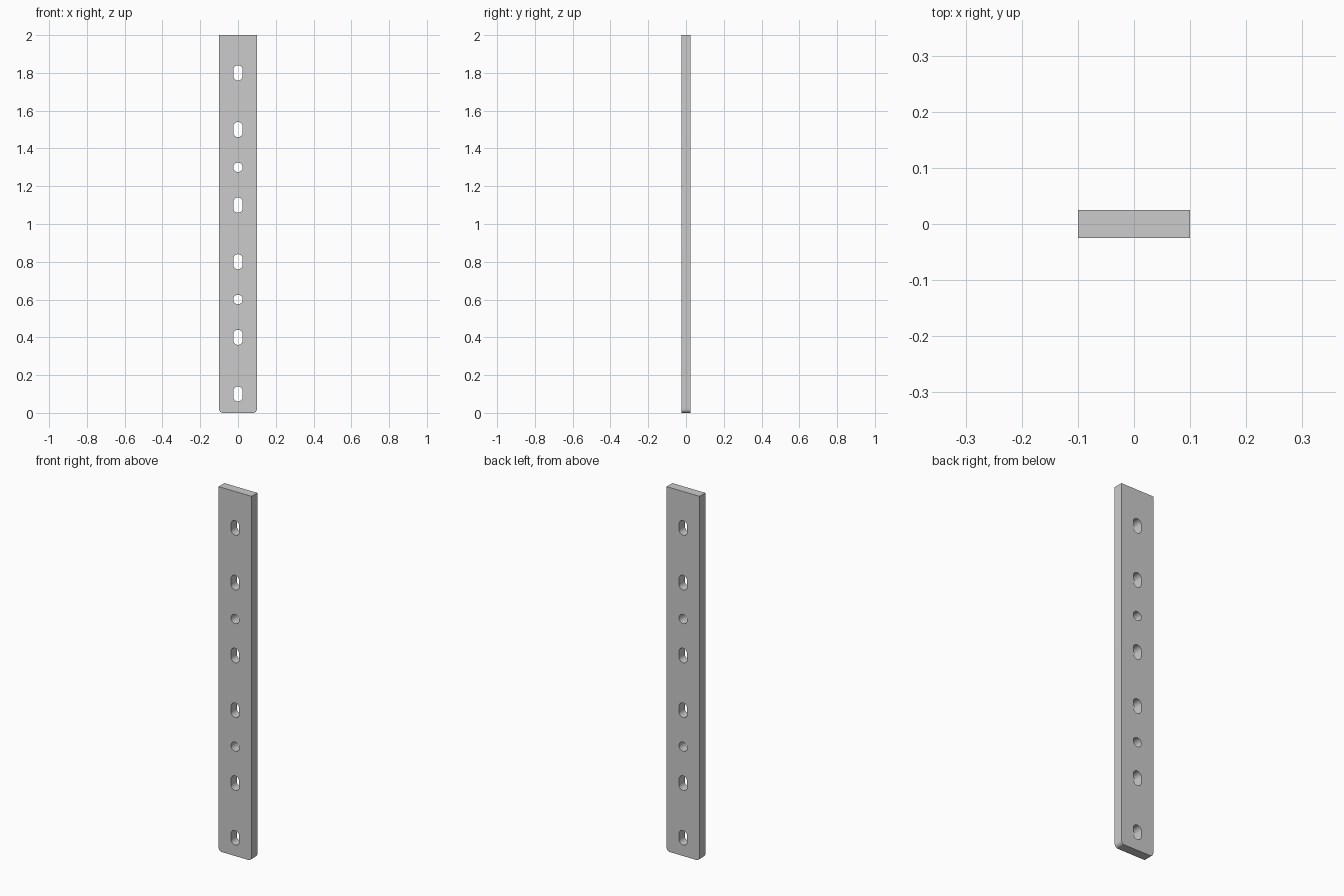
import bpy, bmesh
from math import sin, cos, pi, radians

if "Cube" in bpy.data.objects:
    bpy.data.objects.remove(bpy.data.objects["Cube"])

WIDTH, HEIGHT, DEPTH = 0.2, 2.0, 0.05
CORNER = 0.02
HOLE_R = 0.025
SLOT_HALF = 0.015  # half distance between the slot's arc centres


def arc(cx, cz, r, start, end, steps):
    return [(cx + r * cos(radians(start + (end - start) * i / steps)),
             cz + r * sin(radians(start + (end - start) * i / steps)))
            for i in range(steps + 1)]


def slot(z, half):
    pts = arc(0, z + half, HOLE_R, 0, 180, 16) + arc(0, z - half, HOLE_R, 180, 360, 16)
    return pts if half else pts[:16] + pts[17:-1]


# Plate outline: square top corners, rounded bottom corners
w = WIDTH / 2
outline = ([(w, HEIGHT), (-w, HEIGHT)]
           + arc(-w + CORNER, CORNER, CORNER, 180, 270, 8)
           + arc(w - CORNER, CORNER, CORNER, 270, 360, 8))

# Slotted and round holes along the centre line
loops = [outline]
loops += [slot(z, SLOT_HALF) for z in (0.1, 0.4, 0.8, 1.1, 1.5, 1.8)]
loops += [slot(z, 0) for z in (0.6, 1.3)]

# Fill the profile and extrude it to thickness
curve = bpy.data.curves.new("plate_profile", 'CURVE')
curve.dimensions = '2D'
curve.fill_mode = 'BOTH'
curve.extrude = DEPTH / 2
for pts in loops:
    spline = curve.splines.new('POLY')
    spline.points.add(len(pts) - 1)
    for p, (x, z) in zip(spline.points, pts):
        p.co = (x, z, 0, 1)
    spline.use_cyclic_u = True

plate = bpy.data.objects.new("slotted_plate", curve)
bpy.context.collection.objects.link(plate)
plate.rotation_euler.x = pi / 2
bpy.context.view_layer.objects.active = plate
plate.select_set(True)
bpy.ops.object.convert(target='MESH')
bpy.ops.object.transform_apply(location=False, rotation=True, scale=False)

# Weld caps to walls and smooth the hole walls
bm = bmesh.new()
bm.from_mesh(plate.data)
bmesh.ops.remove_doubles(bm, verts=bm.verts, dist=1e-5)
bmesh.ops.recalc_face_normals(bm, faces=bm.faces)
bm.to_mesh(plate.data)
bm.free()
bpy.ops.object.shade_smooth_by_angle(angle=radians(30))
